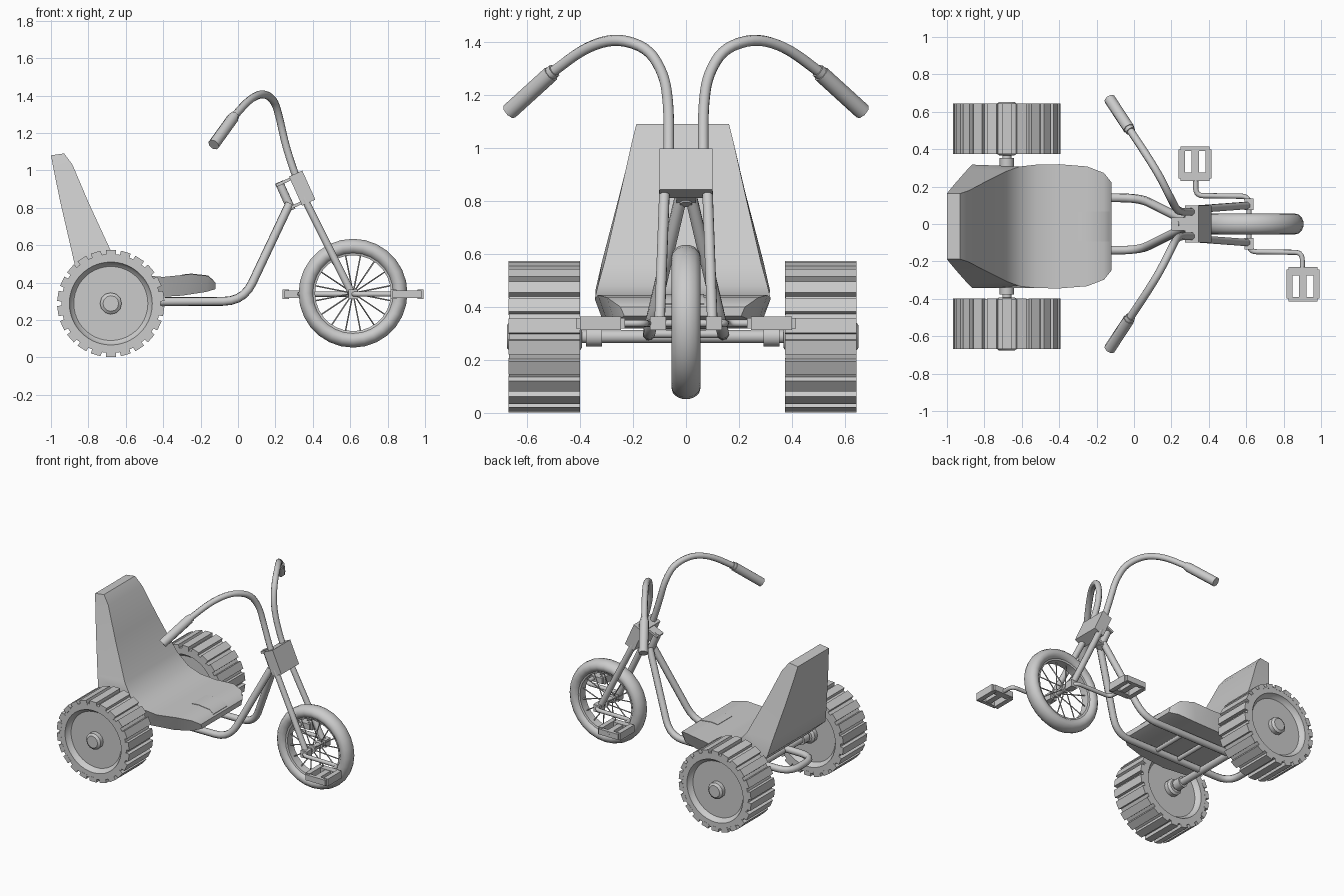
import bpy, bmesh, math
from mathutils import Vector, Matrix

if "Cube" in bpy.data.objects:
    bpy.data.objects.remove(bpy.data.objects["Cube"])


def finish(name, bm, angle=35):
    bmesh.ops.remove_doubles(bm, verts=bm.verts, dist=1e-5)
    bmesh.ops.recalc_face_normals(bm, faces=bm.faces)
    me = bpy.data.meshes.new(name)
    bm.to_mesh(me)
    bm.free()
    ob = bpy.data.objects.new(name, me)
    bpy.context.collection.objects.link(ob)
    bpy.ops.object.select_all(action='DESELECT')
    ob.select_set(True)
    bpy.context.view_layer.objects.active = ob
    bpy.ops.object.shade_smooth_by_angle(angle=math.radians(angle))
    return ob


def round_path(pts, f):
    """Polyline with rounded corners."""
    p = [Vector(q) for q in pts]
    out = [p[0]]
    for a, b, c in zip(p, p[1:], p[2:]):
        s = b + (a - b).normalized() * min(f, (a - b).length * .46)
        e = b + (c - b).normalized() * min(f, (c - b).length * .46)
        for i in range(6):
            t = i / 5
            out.append(s * (1 - t) ** 2 + b * 2 * t * (1 - t) + e * t * t)
    return out + [p[-1]]


def tube(name, pts, r, fillet=.1, n=8):
    path = round_path(pts, fillet)
    bm = bmesh.new()
    rings, side = [], None
    for i, p in enumerate(path):
        d = (path[min(i + 1, len(path) - 1)] - path[max(i - 1, 0)]).normalized()
        if side is None:
            side = d.orthogonal()
        side = (side - d * side.dot(d)).normalized()
        up = d.cross(side)
        rings.append([bm.verts.new(p + r * (side * math.cos(a) + up * math.sin(a)))
                      for a in (2 * math.pi * (k + .5) / n for k in range(n))])
    for A, B in zip(rings, rings[1:]):
        for k in range(n):
            bm.faces.new((A[k], A[(k + 1) % n], B[(k + 1) % n], B[k]))
    bm.faces.new(rings[0])
    bm.faces.new(rings[-1])
    return finish(name, bm, 50)


def lathe(name, prof, c, n=32, closed=False):
    """Spin (y, radius) points around the y axis through c."""
    bm = bmesh.new()
    rings = [[bm.verts.new((c[0] + r * math.cos(2 * math.pi * k / n), c[1] + y,
                            c[2] + r * math.sin(2 * math.pi * k / n)))
              for k in range(n)] for y, r in prof]
    pairs = list(zip(rings, rings[1:])) + ([(rings[-1], rings[0])] if closed else [])
    for A, B in pairs:
        for k in range(n):
            bm.faces.new((A[k], A[(k + 1) % n], B[(k + 1) % n], B[k]))
    return finish(name, bm)


def boxes(name, items, base=Matrix()):
    """Several boxes (centre, size, local rotation) in one object."""
    bm = bmesh.new()
    for c, s, rot in items:
        m = base @ rot @ Matrix.Translation(c) @ Matrix.Diagonal((*s, 1))
        bmesh.ops.create_cube(bm, size=1, matrix=m)
    return finish(name, bm)


def loft(name, stations, y0):
    """Skin four-cornered stations: (front x, z, half width, rear x, z, half width)."""
    bm = bmesh.new()
    rings = [[bm.verts.new(v) for v in ((fx, y0 - fw, fz), (fx, y0 + fw, fz),
                                        (rx, y0 + rw, rz), (rx, y0 - rw, rz))]
             for fx, fz, fw, rx, rz, rw in stations]
    for A, B in zip(rings, rings[1:]):
        for k in range(4):
            bm.faces.new((A[k], A[(k + 1) % 4], B[(k + 1) % 4], B[k]))
    bm.faces.new(rings[0])
    bm.faces.new(rings[-1])
    return finish(name, bm)


I = Matrix()
Y0 = -.0125

# Bucket seat, from top of the back to the front lip
loft("seat", [
    (-.93, 1.09, .175, -1.0, 1.08, .175),
    (-.885, 1.03, .19, -.985, 1.0, .195),
    (-.80, .83, .235, -.95, .83, .237),
    (-.68, .57, .295, -.89, .57, .305),
    (-.61, .48, .32, -.865, .46, .33),
    (-.52, .44, .33, -.74, .345, .30),
    (-.40, .43, .332, -.50, .318, .29),
    (-.25, .445, .32, -.30, .33, .28),
    (-.16, .435, .285, -.17, .35, .26),
    (-.12, .40, .235, -.12, .365, .22)], Y0)
loft("seat_patch", [(x, z + .003, .08, x, z - .01, .08) for x, z in
                    ((-.30, .44), (-.25, .445), (-.16, .435), (-.13, .409))], Y0)

# Frame: one bent tube looped behind the seat, with cross bars
half = [(.275, .018, .82), (.03, .14, .30), (-.92, .14, .295)]
tube("frame", half + [(x, -y, z) for x, y, z in reversed(half)], .024, .11)
for x in (-.3, -.48):
    tube("frame_cross_bar", [(x, -.14, .298), (x, .14, .298)], .016)

# Rear axle and wheels
RX, RZ = -.68, .288
tube("rear_axle", [(RX, Y0 - .5, RZ), (RX, Y0 + .5, RZ)], .026)
for s in (-1, 1):
    c = (RX, Y0 + s * .522, RZ)
    lathe("axle_collar", [(-.03, 0), (-.03, .038), (.03, .038), (.03, 0)],
          (RX, Y0 + s * .335, RZ), 12)
    lathe("rear_wheel", [(-.1, 0), (-.1, .198), (-.115, .215), (-.134, .222), (-.134, .265),
                         (.134, .265), (.134, .222), (.115, .215), (.1, .198), (.1, 0)], c, 44)
    boxes("rear_tread", [((0, 0, .27), (.054, .27, .032), Matrix.Rotation(2 * math.pi * k / 22, 4, 'Y'))
                         for k in range(22)], Matrix.Translation(c))
    lathe("rear_hub", [(-.142, 0), (-.142, .042), (-.13, .058), (.13, .058), (.142, .042), (.142, 0)], c, 12)

# Front wheel
FX, FZ = .615, .343
fc = (FX, 0, FZ)
lathe("front_tire", [(.055 * math.cos(a), .249 + .043 * math.sin(a))
                     for a in (2 * math.pi * k / 14 for k in range(14))], fc, 28, True)
lathe("front_rim", [(-.035, .22), (-.03, .203), (.03, .203), (.035, .22)], fc, 28, True)
lathe("front_hub", [(-.05, 0), (-.05, .03), (-.035, .03), (-.03, .02), (.03, .02),
                    (.035, .03), (.05, .03), (.05, 0)], fc, 12)
for k in range(16):
    a = 2 * math.pi * (k + .5) / 16
    u = Vector((math.cos(a), 0, math.sin(a)))
    tube("spoke", [Vector((FX, .04 * (-1) ** k, FZ)) + u * .02, Vector(fc) + u * .207], .004, n=5)

# Steering head with bracket plates, tilted with the fork
tilt = Matrix.Translation((.343, 0, .905)) @ Matrix.Rotation(-.424, 4, 'Y')
boxes("steering_head", [((0, 0, 0), (.078, .2, .17), I)], tilt)
boxes("head_bracket", [((-.075, 0, z), (.09, .07, .016), I) for z in (-.07, .07)], tilt)
tube("head_tube", [tilt @ Vector((-.1, 0, z)) for z in (-.085, .08)], .024)

# Fork legs, handlebars and grips on both sides
bar = [(.33, .065, .93), (.30, .065, .99), (.25, .065, 1.15), (.225, .08, 1.27), (.195, .14, 1.375),
       (.135, .26, 1.415), (.06, .38, 1.38), (-.03, .515, 1.278)]
for s in (-1, 1):
    tube("fork_leg", [(.345, s * .08, .87), (FX, s * .10, .33)], .021)
    boxes("fork_end", [((FX, s * .105, .338), (.05, .06, .05), I)])
    tube("handlebar", [(x, s * y, z) for x, y, z in bar], .021, .2)
    tube("grip_collar", [(-.018, s * .497, 1.292), (-.03, s * .515, 1.277)], .027)
    tube("grip", [(-.027, s * .51, 1.28), (-.13, s * .667, 1.137)], .032)

# Crank: one bent rod through the hub, with opposed pedals
PZ = .338
arm = [(-.285, -.415), (-.285, -.152), (0, -.148)]
path = [(FX - x, y, PZ) for x, y in arm] + [(FX + x, -y, PZ) for x, y in reversed(arm)]
tube("crank", path, .014, .04)
for s in (-1, 1):
    base = Matrix.Translation((FX - s * .288, s * .322, PZ))
    boxes("pedal", [((0, 0, 0), (.04, .18, .034), I)] +
          [((x, 0, 0), (.033, .155, .052), I) for x in (-.072, .072)] +
          [((0, s * .08, 0), (.155, .025, .04), I), ((0, s * -.07, 0), (.155, .045, .04), I)], base)
